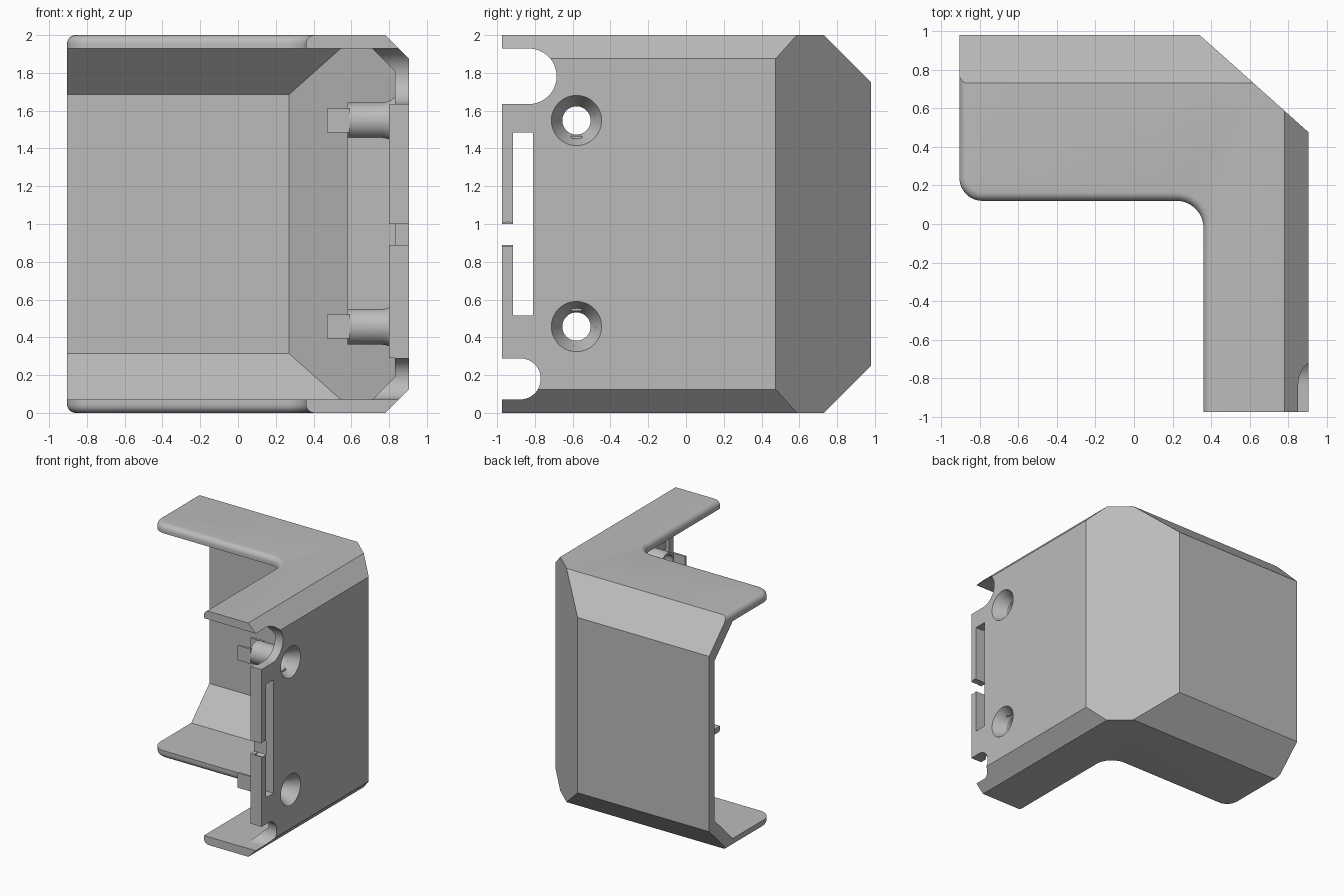
import bpy, bmesh, math
from mathutils import Vector

if "Cube" in bpy.data.objects:
    bpy.data.objects.remove(bpy.data.objects["Cube"], do_unlink=True)

grey = bpy.data.materials.new("plain_grey")
grey.use_nodes = True
grey.diffuse_color = (0.5, 0.5, 0.5, 1)
grey.node_tree.nodes["Principled BSDF"].inputs["Base Color"].default_value = (0.5, 0.5, 0.5, 1)


def finish(bm, name):
    bmesh.ops.recalc_face_normals(bm, faces=bm.faces)
    mesh = bpy.data.meshes.new(name)
    bm.to_mesh(mesh)
    bm.free()
    mesh.materials.append(grey)
    ob = bpy.data.objects.new(name, mesh)
    bpy.context.collection.objects.link(ob)
    return ob


def prism(points, a, b, axis="z"):
    """Extrude a 2D outline; axis z takes (x, y), axis x takes (y, z)."""
    bm = bmesh.new()
    at = (lambda p, t: (p[0], p[1], t)) if axis == "z" else (lambda p, t: (t, p[0], p[1]))
    low = [bm.verts.new(at(p, a)) for p in points]
    high = [bm.verts.new(at(p, b)) for p in points]
    bm.faces.new(low)
    bm.faces.new(high)
    for i in range(len(points)):
        j = (i + 1) % len(points)
        bm.faces.new((low[i], low[j], high[j], high[i]))
    bmesh.ops.recalc_face_normals(bm, faces=bm.faces)
    return bm


def box(x0, x1, y0, y1, z0, z1):
    return prism([(x0, y0), (x1, y0), (x1, y1), (x0, y1)], z0, z1)


def arc(cx, cy, r, start, end, n=12):
    angles = [math.radians(start + (end - start) * i / n) for i in range(n + 1)]
    return [(cx + r * math.cos(t), cy + r * math.sin(t)) for t in angles]


def slice_off(bm, point, normal):
    """Remove everything beyond a plane and cap the cut."""
    cut = bmesh.ops.bisect_plane(bm, geom=bm.verts[:] + bm.edges[:] + bm.faces[:], dist=1e-5,
                                 plane_co=point, plane_no=normal, clear_outer=True)
    edges = [e for e in cut["geom_cut"] if isinstance(e, bmesh.types.BMEdge)]
    bmesh.ops.edgeloop_fill(bm, edges=edges)


def lathe(profile, y, z, n=48):
    """Turn a closed (radius, x) profile about an axis along x."""
    bm = bmesh.new()
    rings = []
    for i in range(n):
        c, s = math.cos(math.tau * i / n), math.sin(math.tau * i / n)
        rings.append([bm.verts.new((x, y + r * c, z + r * s)) for r, x in profile])
    for i in range(n):
        p, q = rings[i], rings[(i + 1) % n]
        for k in range(len(profile)):
            m = (k + 1) % len(profile)
            bm.faces.new((p[k], p[m], q[m], q[k]))
    return bm


def subtract(target, bm):
    cutter = finish(bm, "cutter")
    cutter.hide_render = True
    mod = target.modifiers.new("cut", "BOOLEAN")
    mod.operation = "DIFFERENCE"
    mod.solver = "EXACT"
    mod.object = cutter
    bpy.context.view_layer.objects.active = target
    bpy.ops.object.modifier_apply(modifier="cut")
    bpy.data.objects.remove(cutter, do_unlink=True)


# Outer corner body: L-shaped prism with softened inner rim
outline = [(-0.905, 0.98), (0.905, 0.98), (0.905, -0.975), (0.36, -0.975)]
outline += arc(0.22, -0.02, 0.14, 0, 90) + arc(-0.785, 0.24, 0.12, 270, 180)
bm = prism(outline, 0, 2)
rim = []
for e in bm.edges:
    mid = (e.verts[0].co + e.verts[1].co) / 2
    if abs(e.verts[0].co.z - e.verts[1].co.z) < 1e-4 and mid.x < 0.37 and -0.97 < mid.y < 0.97:
        rim.append(e)
bmesh.ops.bevel(bm, geom=rim, offset=0.045, segments=6, profile=0.5, affect="EDGES")
diagonal = Vector((0.505, 0.565, 0))
slice_off(bm, (0.34, 0.98, 1), diagonal)
for z, side in ((2, 1), (0, -1)):
    slice_off(bm, (0, 0.73, z), (0, 1, side))
    slice_off(bm, (0.78, 0, z), (1, 0, side))
shell = finish(bm, "corner_shell")

# Hollow interior following the outer faces
bm = box(-1.2, 0.83, -1.2, 0.905, 0.07, 1.93)
slice_off(bm, (0.27, 0.905, 1), diagonal)
for z, side in ((1.93, 1), (0.07, -1)):
    slice_off(bm, (0, 0.66, z), (0, 1, side))
    slice_off(bm, (0.71, 0, z), (1, 0, side))
subtract(shell, bm)

# Round-ended cable notches, long slot and centre gap in the side wall
for cy, cz, r in ((-0.832, 1.782, 0.147), (-0.878, 0.18, 0.109)):
    notch = arc(cy, cz, r, -90, 90, 24) + [(-1.1, cz + r), (-1.1, cz - r)]
    subtract(shell, prism(notch, 0.6, 1.1, "x"))
subtract(shell, box(0.7, 1.1, -0.915, -0.81, 0.515, 1.485))
subtract(shell, box(0.7, 1.1, -1.1, -0.9, 0.89, 1.0))
subtract(shell, prism(arc(-0.945, 0.945, 0.065, 0, 345, 23), 0.7, 1.1, "x"))

# Screw bosses with countersunk holes and end tabs
parts = [shell]
for label, z in (("upper", 1.548), ("lower", 0.457)):
    sink = [(0.0001, 0.7), (0.075, 0.7), (0.075, 0.80), (0.133, 0.905), (0.144, 0.925), (0.0001, 0.925)]
    subtract(shell, lathe(sink, -0.58, z))
    tube = [(0.075, 0.58), (0.095, 0.58), (0.095, 0.76), (0.099, 0.785), (0.108, 0.81),
            (0.125, 0.83), (0.125, 0.85), (0.1026, 0.85), (0.075, 0.80)]
    parts.append(finish(lathe(tube, -0.58, z), label + "_screw_boss"))
    for name, side in (("front", -1), ("rear", 1)):
        y0, y1 = sorted((-0.58 + side * 0.076, -0.58 + side * 0.095))
        finish(box(0.47, 0.59, y0, y1, z - 0.063, z + 0.063), f"{label}_{name}_boss_tab")

# Web joining the bosses
finish(box(0.58, 0.84, -0.61, -0.55, 0.54, 1.465), "boss_web")

# Thickened lip on the front edge, split by the gap
for label, z0, z1 in (("upper", 1.0, 1.632), ("lower", 0.29, 0.89)):
    finish(box(0.80, 0.835, -0.975, -0.915, z0, z1), label + "_edge_lip")

# Smooth the curved parts, keep the sharp edges
for ob in parts:
    bpy.ops.object.select_all(action="DESELECT")
    ob.select_set(True)
    bpy.context.view_layer.objects.active = ob
    bpy.ops.object.shade_smooth_by_angle(angle=math.radians(28))
